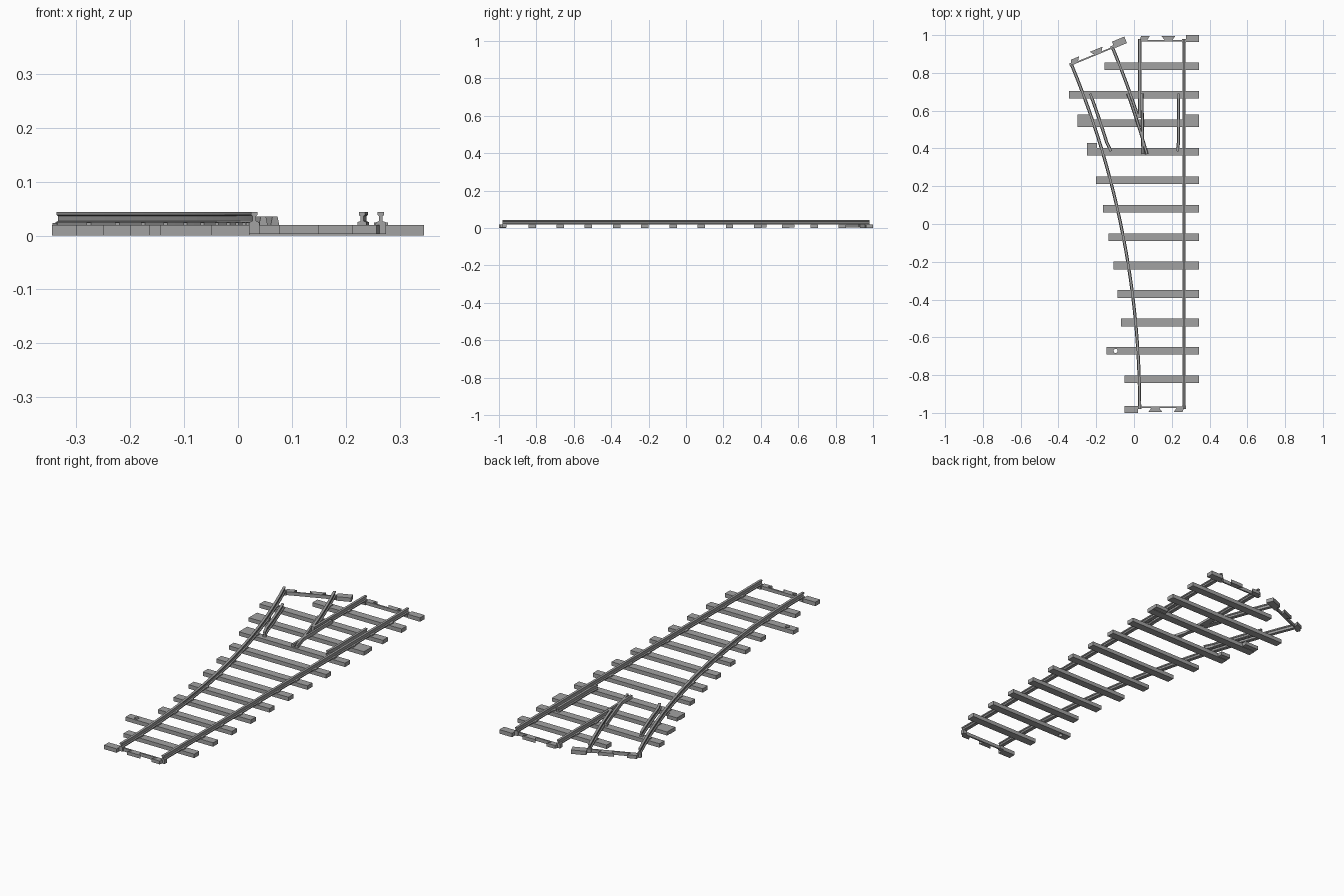
import bpy, bmesh, math
from mathutils import Matrix, Vector

cube = bpy.data.objects.get("Cube")
if cube:
    bpy.data.objects.remove(cube, do_unlink=True)

grey = bpy.data.materials.new("track grey")
grey.use_nodes = True
GREY = (0.36, 0.36, 0.36, 1)
grey.diffuse_color = GREY
grey.node_tree.nodes["Principled BSDF"].inputs["Base Color"].default_value = GREY


def finish(name, bm):
    bmesh.ops.recalc_face_normals(bm, faces=bm.faces)
    mesh = bpy.data.meshes.new(name)
    bm.to_mesh(mesh)
    bm.free()
    mesh.materials.append(grey)
    ob = bpy.data.objects.new(name, mesh)
    bpy.context.scene.collection.objects.link(ob)
    return ob


def add_prism(bm, outline, z0, z1, matrix=Matrix()):
    """Upright prism over a flat outline."""
    low = [bm.verts.new(matrix @ Vector((x, y, z0))) for x, y in outline]
    top = [bm.verts.new(matrix @ Vector((x, y, z1))) for x, y in outline]
    bm.faces.new(low)
    bm.faces.new(top)
    for i in range(len(low)):
        j = (i + 1) % len(low)
        bm.faces.new((low[i], low[j], top[j], top[i]))


def add_box(bm, x0, x1, y0, y1, z0, z1, matrix=Matrix()):
    add_prism(bm, [(x0, y0), (x1, y0), (x1, y1), (x0, y1)], z0, z1, matrix)


def sweep(name, path, profile):
    """Carry a (side, height) profile along a flat path."""
    bm = bmesh.new()
    rings = []
    pts = [Vector(p) for p in path]
    for i, p in enumerate(pts):
        t = (pts[min(i + 1, len(pts) - 1)] - pts[max(i - 1, 0)]).normalized()
        side = Vector((t.y, -t.x))
        rings.append([bm.verts.new((p.x + side.x * s, p.y + side.y * s, z))
                      for s, z in profile])
    n = len(profile)
    for a, b in zip(rings, rings[1:]):
        for i in range(n):
            j = (i + 1) % n
            bm.faces.new((a[i], a[j], b[j], b[i]))
    bm.faces.new(rings[0])
    bm.faces.new(rings[-1])
    return finish(name, bm)


# Track layout: straight route on the right, branch curving to -x
LEFT, RIGHT, END = 0.03, 0.265, 0.97
MID = (LEFT + RIGHT) / 2
GAUGE = RIGHT - LEFT
RADIUS = 4.74
TURN = math.radians(22.5)
CX, CY = LEFT - RADIUS, -END


def arc_x(r, y):
    return CX + math.sqrt(r * r - (y - CY) ** 2)


def arc(r, y0, y1, n):
    ys = [y0 + (y1 - y0) * i / n for i in range(n + 1)]
    return [(arc_x(r, y), y) for y in ys]


# Rails: foot, web and head
half = [(0.0085, 0.02), (0.0085, 0.025), (0.003, 0.027), (0.003, 0.036),
        (0.006, 0.038), (0.006, 0.044)]
RAIL = half + [(-s, z) for s, z in reversed(half)]
outer = RADIUS + GAUGE
branch_y = [CY + r * math.sin(TURN) for r in (RADIUS, outer)]
sweep("straight_rail", [(RIGHT, -0.98), (RIGHT, 0.98)], RAIL)
sweep("curved_rail", [(LEFT, -0.98)] + arc(RADIUS, -END, branch_y[0], 24), RAIL)
sweep("frog_straight_rail", [(LEFT, 0.56), (LEFT, 0.98)], RAIL)
sweep("frog_branch_rail", arc(outer, 0.56, branch_y[1], 8), RAIL)

# Guard rails, flared at their near ends
sweep("straight_guard_rail",
      [(RIGHT - 0.035, 0.385), (RIGHT - 0.03, 0.43), (RIGHT - 0.03, 0.69)], RAIL)
guard = arc(RADIUS + 0.036, 0.43, 0.69, 6)
sweep("branch_guard_rail", [(guard[0][0] + 0.022, 0.385)] + guard, RAIL)

# Low wing strips leading into the frog
STRIP = [(-0.008, 0.02), (0.008, 0.02), (0.005, 0.035), (-0.005, 0.035)]
sweep("frog_straight_strip", [(0.047, 0.37), (0.042, 0.69)], STRIP)
sweep("frog_branch_strip", arc(outer - 0.012, 0.37, 0.69, 6), STRIP)

# Sleepers: left ends from front to back, even spacing
TIE_R, TIE_H, TIE_W, STEP = 0.345, 0.02, 0.02, 0.1508
ends = [-0.05, -0.145, -0.069, -0.087, -0.108, -0.135, -0.165, -0.2,
        -0.25, -0.3, -0.345, -0.155]
rows = [-0.823 + STEP * i for i in range(len(ends))]
sleepers = []
for i, (x, y) in enumerate(zip(ends, rows)):
    bm = bmesh.new()
    add_box(bm, x, TIE_R, y - TIE_W, y + TIE_W, 0, TIE_H)
    sleepers.append(finish(f"sleeper_{i + 1}", bm))

# Peg hole in the second sleeper
bm = bmesh.new()
bmesh.ops.create_cone(bm, cap_ends=True, segments=16, radius1=0.011, radius2=0.011,
                      depth=0.1, matrix=Matrix.Translation((-0.097, rows[1], 0.01)))
cutter = finish("peg_hole_cutter", bm)
cutter.hide_render = True
cutter.hide_viewport = True
cutter.display_type = 'WIRE'
cut = sleepers[1].modifiers.new("peg_hole", 'BOOLEAN')
cut.operation = 'DIFFERENCE'
cut.solver = 'EXACT'
cut.object = cutter

# Widened sleeper ends beside the frog
bm = bmesh.new()
for x0, x1, row in ((-0.3, -0.222, 9), (0.27, TIE_R, 9), (-0.25, -0.195, 8)):
    y = rows[row] + TIE_W
    add_box(bm, x0, x1, y, y + 0.026, 0.002, TIE_H)
finish("sleeper_end_pads", bm)

# Clips holding each rail to the sleepers
bm = bmesh.new()
for i, y in enumerate(rows):
    spots = [RIGHT]
    if i < len(rows) - 1:
        spots.append(arc_x(RADIUS, y))
    if i >= 9:
        spots += [LEFT, arc_x(outer, y)]
    for x in spots:
        add_box(bm, x - 0.013, x + 0.013, y - 0.012, y + 0.012, TIE_H, 0.0245)
finish("rail_clips", bm)


# Connector at each track end: cross bar, locking tabs, half sleeper, joiners
def connector(name, x, y, angle):
    m = Matrix.Translation((x, y, 0)) @ Matrix.Rotation(angle, 4, 'Z')
    h = GAUGE / 2
    bm = bmesh.new()
    add_box(bm, -h, h, -0.004, 0.004, 0.003, TIE_H, m)
    add_box(bm, h + 0.009, TIE_R - MID, -0.007, 0.03, 0, TIE_H, m)
    add_prism(bm, [(0.014, 0.004), (0.056, 0.004), (0.071, 0.025), (-0.002, 0.025)],
              0.003, TIE_H, m)
    add_prism(bm, [(-h, 0.004), (-0.078, 0.004), (-0.064, 0.025), (-h + 0.008, 0.025)],
              0.003, TIE_H, m)
    for s in (-h, h):
        add_box(bm, s - 0.01, s + 0.01, -0.01, 0.01, 0.003, TIE_H + 0.003, m)
    finish(name, bm)


r_mid = RADIUS + GAUGE / 2
connector("front_connector", MID, -END, math.pi)
connector("back_connector", MID, END, 0)
connector("branch_connector", CX + r_mid * math.cos(TURN),
          CY + r_mid * math.sin(TURN), TURN)
